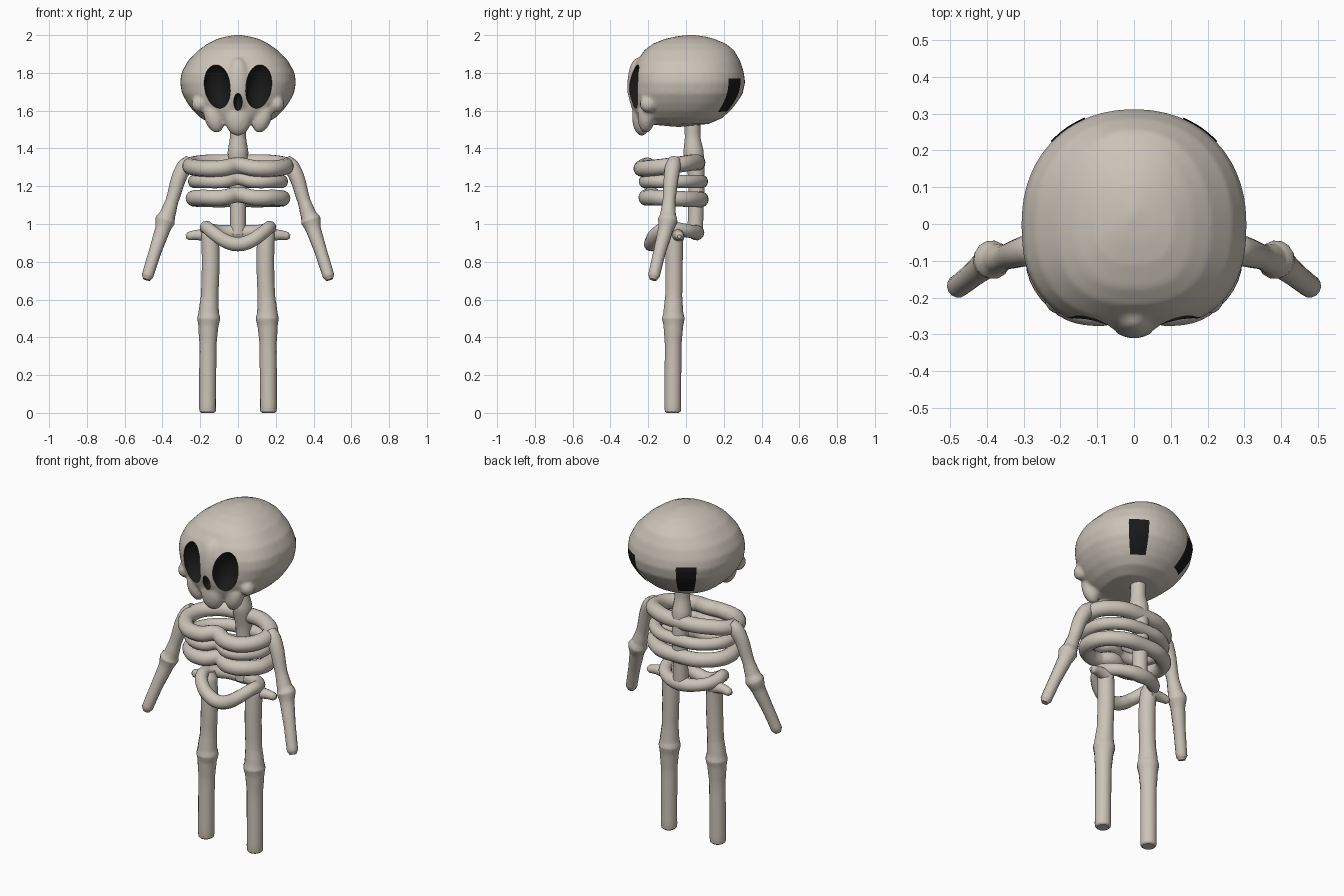
import bpy, bmesh, math
from mathutils import Matrix, Vector

if "Cube" in bpy.data.objects:
    bpy.data.objects.remove(bpy.data.objects["Cube"])


def material(name, rgb):
    m = bpy.data.materials.new(name)
    m.diffuse_color = (*rgb, 1)
    m.use_nodes = True
    m.node_tree.nodes["Principled BSDF"].inputs["Base Color"].default_value = m.diffuse_color
    return m


BONE = material("bone", (0.60, 0.55, 0.48))
BLACK = material("black", (0.01, 0.01, 0.01))


def activate(ob):
    bpy.ops.object.select_all(action='DESELECT')
    ob.select_set(True)
    bpy.context.view_layer.objects.active = ob


def apply_all(ob):
    activate(ob)
    for m in list(ob.modifiers):
        bpy.ops.object.modifier_apply(modifier=m.name)


def mesh_object(name, bm, mat):
    bmesh.ops.recalc_face_normals(bm, faces=bm.faces)
    me = bpy.data.meshes.new(name)
    bm.to_mesh(me)
    bm.free()
    me.materials.append(mat)
    ob = bpy.data.objects.new(name, me)
    bpy.context.collection.objects.link(ob)
    return ob


def bone(name, pts, closed=False, mirror=False):
    """Smooth tube through (x, y, z, radius) points."""
    cu = bpy.data.curves.new(name, 'CURVE')
    cu.dimensions = '3D'
    cu.bevel_depth = 1.0
    cu.bevel_resolution = 5
    cu.resolution_u = 6
    cu.use_fill_caps = True
    sp = cu.splines.new('BEZIER')
    sp.bezier_points.add(len(pts) - 1)
    sp.use_cyclic_u = closed
    sp.use_smooth = True
    for bp, (x, y, z, r) in zip(sp.bezier_points, pts):
        bp.co = (x, y, z)
        bp.radius = r
        bp.handle_left_type = bp.handle_right_type = 'AUTO'
    cu.materials.append(BONE)
    ob = bpy.data.objects.new(name, cu)
    bpy.context.collection.objects.link(ob)
    activate(ob)
    bpy.ops.object.convert(target='MESH')
    ob = bpy.context.object
    if mirror:
        ob.modifiers.new("mirror", 'MIRROR')
        apply_all(ob)
    activate(ob)
    bpy.ops.object.shade_smooth_by_angle(angle=math.radians(50))
    return ob


def loop_bone(name, half):
    """Closed ring from its +x half, listed back to front."""
    return bone(name, half + [(-x, y, z, r) for x, y, z, r in half[-2:0:-1]], closed=True)


def ellipsoid(bm, c, r, tilt=0.0):
    mat = Matrix.Translation(c) @ Matrix.Rotation(tilt, 4, 'Y') @ Matrix.Diagonal((*r, 1))
    bmesh.ops.create_uvsphere(bm, u_segments=32, v_segments=20, radius=1, matrix=mat)


# skull: cranium rings (z, half width, front y, back y)
RINGS = [(1.993, .06, -.05, .10), (1.98, .11, -.11, .15), (1.955, .16, -.175, .21),
         (1.92, .21, -.22, .255), (1.86, .268, -.262, .288), (1.80, .299, -.285, .307),
         (1.75, .307, -.29, .313), (1.69, .296, -.29, .30), (1.64, .268, -.285, .268),
         (1.60, .238, -.275, .235), (1.56, .195, -.26, .19), (1.53, .14, -.22, .12)]
bm = bmesh.new()
N = 48
rows = []
for z, hw, yf, yb in RINGS:
    row = []
    for i in range(N):
        a = 2 * math.pi * i / N
        c, s = math.cos(a), math.sin(a)
        e = 2 / (2.5 if s < 0 else 2.15)
        x = math.copysign(abs(c) ** e, c) * hw
        y = abs(s) ** e * (yf if s < 0 else yb)
        row.append(bm.verts.new((x, y, z)))
    rows.append(row)
for a, b in zip(rows, rows[1:]):
    for i in range(N):
        j = (i + 1) % N
        bm.faces.new((a[i], a[j], b[j], b[i]))
top, bot = bm.verts.new((0, .03, 2.003)), bm.verts.new((0, -.04, 1.513))
for i in range(N):
    j = (i + 1) % N
    bm.faces.new((top, rows[0][j], rows[0][i]))
    bm.faces.new((bot, rows[-1][i], rows[-1][j]))
# nose bridge, upper jaw, jaw sides, cheekbones
ellipsoid(bm, (0, -.255, 1.73), (.07, .056, .15))
ellipsoid(bm, (0, -.235, 1.565), (.072, .05, .098))
for s in (1, -1):
    ellipsoid(bm, (s * .128, -.212, 1.565), (.05, .045, .085), s * .3)
    ellipsoid(bm, (s * .205, -.2, 1.635), (.04, .045, .045))
skull = mesh_object("skull", bm, BONE)
m = skull.modifiers.new("fuse", 'REMESH')
m.mode = 'VOXEL'
m.voxel_size = 0.01
m = skull.modifiers.new("soften", 'SMOOTH')
m.factor = 0.5
m.iterations = 5
apply_all(skull)

# eye and nose sockets
bm = bmesh.new()
for s in (1, -1):
    ellipsoid(bm, (s * .112, -.285, 1.73), (.071, .085, .122), s * .14)
ellipsoid(bm, (0, -.30, 1.645), (.023, .05, .047))
cutter = mesh_object("socket_cutter", bm, BLACK)
m = skull.modifiers.new("sockets", 'BOOLEAN')
m.operation = 'DIFFERENCE'
m.solver = 'EXACT'
m.material_mode = 'TRANSFER'
m.object = cutter
apply_all(skull)
bpy.data.objects.remove(cutter)
activate(skull)
bpy.ops.object.shade_smooth_by_angle(angle=math.radians(40))

# dark patches on the back of the skull
bm = bmesh.new()
for s in (1, -1):
    grid = []
    for i in range(9):
        t = i / 8
        z, r = 1.60 + .17 * t, .235 + .073 * math.sin(t * math.pi / 2)
        grid.append([bm.verts.new((s * r * math.sin(a), r * math.cos(a), z))
                     for a in (math.radians(25 + 20 * k / 6) for k in range(7))])
    for a, b in zip(grid, grid[1:]):
        for k in range(6):
            q = (a[k], a[k + 1], b[k + 1], b[k])
            bm.faces.new(q if s < 0 else q[::-1])
patch = mesh_object("back_patches", bm, BLACK)
m = patch.modifiers.new("wrap", 'SHRINKWRAP')
m.target = skull
m.wrap_mode = 'ABOVE_SURFACE'
m.offset = 0.004
apply_all(patch)

# spine
bone("spine", [(0, .035, 1.58, .045), (0, .035, 1.46, .042), (0, .04, 1.38, .055),
               (0, .055, 1.25, .045), (0, .052, 1.08, .042), (0, .048, .94, .042)])

# shoulder ring and ribs: (z back, z side, z front, half width, y back, y front, radius)
for name, zb, zs, zf, hw, yb, yf, r in [
        ("shoulder_ring", 1.325, 1.31, 1.295, .25, .06, -.235, .043),
        ("upper_rib", 1.225, 1.225, 1.225, .23, .082, -.215, .035),
        ("lower_rib", 1.13, 1.135, 1.14, .235, .078, -.21, .042)]:
    loop_bone(name, [(0, yb, zb, r), (.65 * hw, yb - .03, zb, r), (hw, -.07, zs, r),
                     (.8 * hw, yf + .035, zf, r), (.35 * hw, yf, zf, r),
                     (0, yf + .03, zf + .015, r)])

# pelvis and hip knobs
loop_bone("pelvis", [(0, .055, .955, .042), (.1, .03, .96, .035), (.16, -.04, .972, .036),
                     (.165, -.1, .982, .034), (.12, -.16, .945, .036),
                     (.06, -.18, .907, .038), (0, -.185, .893, .038)])
bone("hip_knobs", [(.14, -.045, .935, .038), (.215, -.04, .942, .028),
                   (.262, -.035, .936, .022), (.276, -.035, .934, .01)], mirror=True)

# arms
bone("arms", [(.25, -.06, 1.335, .035), (.285, -.07, 1.30, .042), (.35, -.09, 1.12, .034),
              (.373, -.095, 1.05, .042), (.385, -.097, 1.02, .053), (.40, -.108, .97, .040),
              (.44, -.14, .85, .033), (.479, -.17, .725, .031), (.485, -.174, .705, .019)],
     mirror=True)

# legs
bone("legs", [(.15, -.055, .99, .03), (.15, -.058, .95, .046), (.145, -.062, .85, .047),
              (.15, -.065, .62, .046), (.155, -.067, .53, .054), (.155, -.067, .50, .061),
              (.157, -.067, .46, .053), (.159, -.068, .36, .045), (.161, -.07, .03, .045),
              (.161, -.07, .008, .043), (.161, -.07, 0, .034)], mirror=True)
